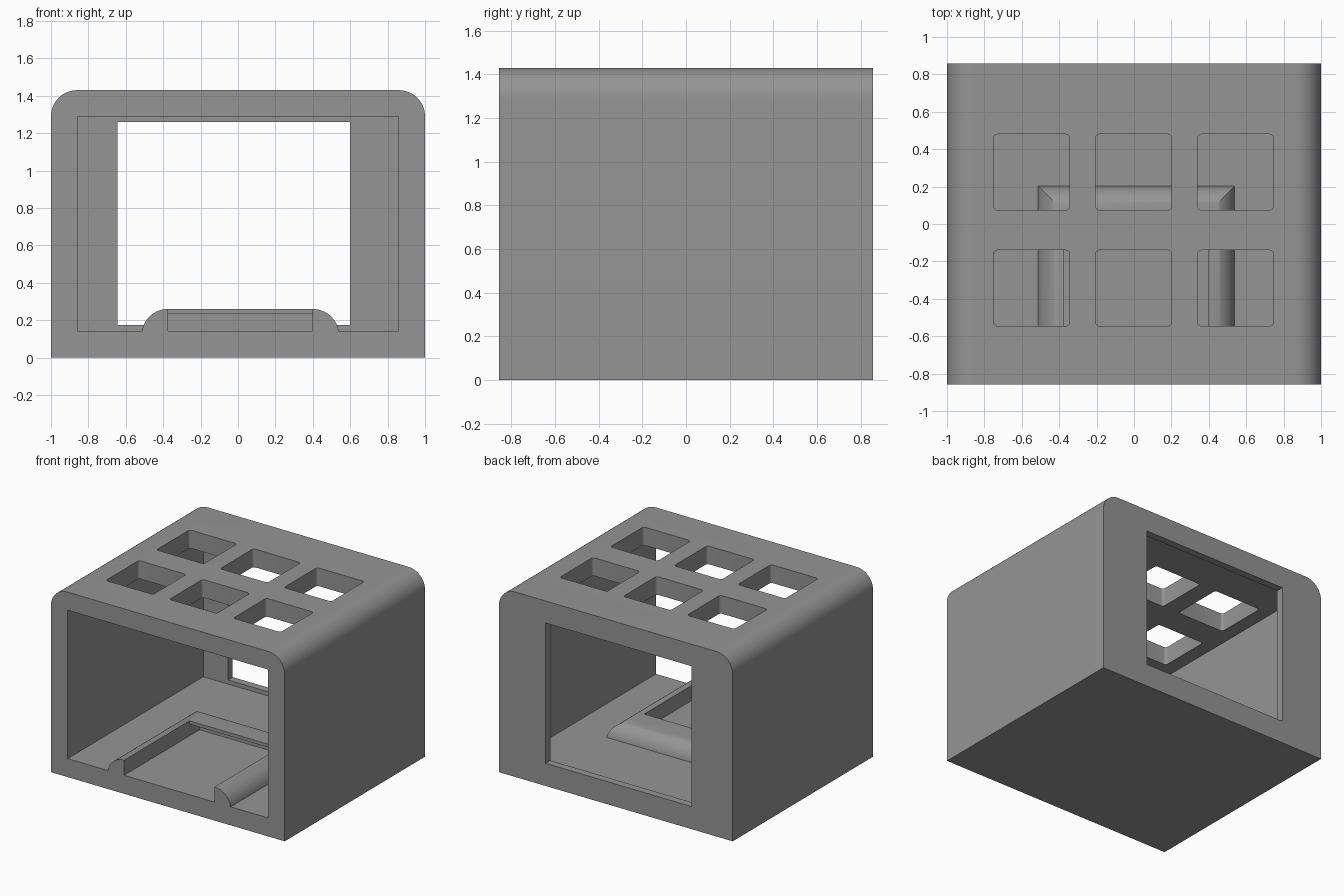
import bpy, bmesh, math

if "Cube" in bpy.data.objects:
    bpy.data.objects.remove(bpy.data.objects["Cube"])

W, D, H, R = 1.0, 0.857, 1.43, 0.14   # half width, half depth, height, corner radius
FLOOR = 0.143

grey = bpy.data.materials.new("plain_grey")
grey.diffuse_color = (0.3, 0.3, 0.3, 1)
grey.use_nodes = True
grey.node_tree.nodes["Principled BSDF"].inputs["Base Color"].default_value = grey.diffuse_color


def make(name, rings):
    """Loft a closed solid through rings of points."""
    bm = bmesh.new()
    vs = [[bm.verts.new(p) for p in ring] for ring in rings]
    for a, b in zip(vs, vs[1:]):
        for i in range(len(a)):
            j = (i + 1) % len(a)
            bm.faces.new((a[i], a[j], b[j], b[i]))
    bm.faces.new(vs[0])
    bm.faces.new(vs[-1])
    bmesh.ops.recalc_face_normals(bm, faces=bm.faces[:])
    me = bpy.data.meshes.new(name)
    bm.to_mesh(me)
    bm.free()
    ob = bpy.data.objects.new(name, me)
    bpy.context.collection.objects.link(ob)
    me.materials.append(grey)
    return ob


def rounded_rect(x0, x1, y0, y1, r, n=5):
    pts = []
    for k, (cx, cy) in enumerate([(x1 - r, y1 - r), (x0 + r, y1 - r), (x0 + r, y0 + r), (x1 - r, y0 + r)]):
        for i in range(n + 1):
            t = math.pi / 2 * (k + i / n)
            pts.append((cx + r * math.cos(t), cy + r * math.sin(t)))
    return pts


def box(name, x0, x1, y0, y1, z0, z1):
    c = [(x0, y0), (x1, y0), (x1, y1), (x0, y1)]
    return make(name, [[(x, y, z) for x, y in c] for z in (z0, z1)])


def cut(target, cutters):
    """Subtract cutters, bake the result and drop the helpers."""
    for c in cutters:
        m = target.modifiers.new("cut", 'BOOLEAN')
        m.operation, m.solver, m.object = 'DIFFERENCE', 'EXACT', c
        c.hide_render = True
    bpy.context.view_layer.update()
    dg = bpy.context.evaluated_depsgraph_get()
    me = bpy.data.meshes.new_from_object(target.evaluated_get(dg))
    target.modifiers.clear()
    target.data = me
    for c in cutters:
        bpy.data.objects.remove(c)


def smooth(ob):
    bpy.ops.object.select_all(action='DESELECT')
    ob.select_set(True)
    bpy.context.view_layer.objects.active = ob
    bpy.ops.object.shade_smooth_by_angle(angle=math.radians(30))


# Housing: rounded top corners, extruded front to back
outline = [(-W, 0), (W, 0)]
for cx, start in ((W - R, 0), (-W + R, 90)):
    for i in range(17):
        t = math.radians(start + 90 * i / 16)
        outline.append((cx + R * math.cos(t), H - R + R * math.sin(t)))
housing = make("housing", [[(x, y, z) for x, z in outline] for y in (-D, D)])

# Main cavity, back window and six roof openings
cutters = [box("cavity", -0.857, 0.857, -D - 0.1, D - 0.057, FLOOR, 1.29),
           box("back_window", -0.645, 0.60, 0.6, D + 0.1, 0.175, 1.26)]
for x in (-0.75, -0.205, 0.34):
    for y in (-0.545, 0.075):
        ring = rounded_rect(x, x + 0.405, y, y + 0.405, 0.02)
        cutters.append(make("roof_opening", [[(a, b, z) for a, b in ring] for z in (1.2, 1.5)]))
cut(housing, cutters)
smooth(housing)

# Cradle rail: U-shaped ridge with a quarter-round outer edge
rings = []
base = math.asin((FLOOR - 0.12) / R)
for i in range(13):
    t = base + (math.pi / 2 - base) * i / 12
    s, z = R * (1 - math.cos(t)), 0.12 + R * math.sin(t)
    rings.append([(-0.515 + s, -D, z), (0.54 - s, -D, z), (0.54 - s, 0.205 - s, z), (-0.515 + s, 0.205 - s, z)])
rail = make("cradle_rail", rings)

# Tray recess, running a little way under the lip at the back
cut(rail, [box("recess", -0.374, 0.399, -D - 0.1, -0.06, 0.1, 0.4),
           box("under_lip", -0.374, 0.399, -D - 0.1, 0.065, 0.1, 0.235)])
smooth(rail)
